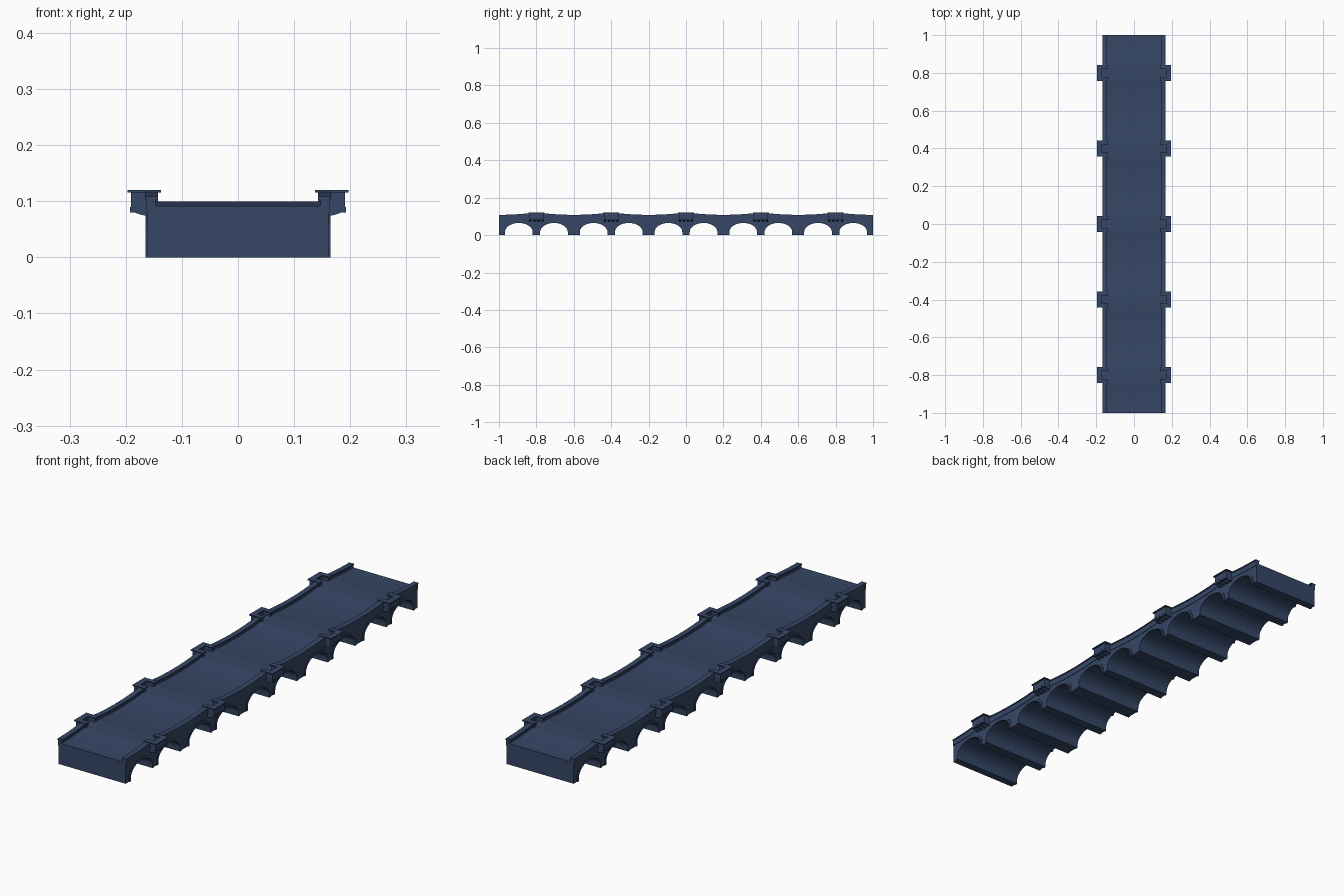
import bpy, bmesh, math

if "Cube" in bpy.data.objects:
    bpy.data.objects.remove(bpy.data.objects["Cube"])

navy = bpy.data.materials.new("navy_stone")
navy.diffuse_color = (0.036, 0.062, 0.132, 1)
navy.use_nodes = True
navy.node_tree.nodes["Principled BSDF"].inputs["Base Color"].default_value = navy.diffuse_color

BAYS = [-0.8, -0.4, 0.0, 0.4, 0.8]          # refuge (bastion) positions
ARCHES = [b + s * 0.094 for b in BAYS for s in (-1, 1)]
HALF, SPRING, RISE = 0.074, 0.016, 0.049    # arch half width, leg height, rise


def deck_z(y):
    """Road surface: crests at each refuge, sags between them."""
    d = min(abs(y - b) for b in BAYS)
    m = min(1.0, max(0.0, (0.2 - d) / 0.16))
    return 0.0915 + 0.0085 * m * m


def finish(bm, name, smooth=True):
    bmesh.ops.remove_doubles(bm, verts=bm.verts, dist=1e-6)
    bmesh.ops.recalc_face_normals(bm, faces=bm.faces)
    me = bpy.data.meshes.new(name)
    bm.to_mesh(me)
    bm.free()
    me.materials.append(navy)
    ob = bpy.data.objects.new(name, me)
    bpy.context.collection.objects.link(ob)
    if smooth:
        bpy.ops.object.select_all(action='DESELECT')
        ob.select_set(True)
        bpy.context.view_layer.objects.active = ob
        bpy.ops.object.shade_smooth_by_angle(angle=math.radians(25))
    return ob


def strip(bm, stations, x0, x1):
    """Solid between x0 and x1 from (y, low z, high z) stations."""
    rows = [[bm.verts.new(c) for c in ((x0, y, a), (x1, y, a), (x1, y, b), (x0, y, b))]
            for y, a, b in stations]
    for p, q in zip(rows, rows[1:]):
        bm.faces.new((p[0], p[1], q[1], q[0]))
        if abs(p[0].co.y - q[0].co.y) > 1e-6:
            for i in (1, 2, 3):
                j = (i + 1) % 4
                bm.faces.new((p[i], p[j], q[j], q[i]))
    bm.faces.new(rows[0])
    bm.faces.new(rows[-1])


def box(bm, x0, x1, y0, y1, z0, z1):
    x0, x1 = sorted((x0, x1))
    strip(bm, [(y0, z0, z1), (y1, z0, z1)], x0, x1)


def arc(c, grow=0.0, n=24):
    return [(c - (HALF + grow) * math.cos(math.pi * i / n),
             SPRING + (RISE + grow) * math.sin(math.pi * i / n)) for i in range(n + 1)]


# arched body with the road on top
st = [(-1.0, 0.0, deck_z(-1))]
for c in ARCHES:
    pts = arc(c)
    y0, y1 = pts[0][0], pts[-1][0]
    st.append((y0, 0.0, deck_z(y0)))
    st += [(y, z, deck_z(y)) for y, z in pts]
    st.append((y1, 0.0, deck_z(y1)))
    if c < 0.85:
        nxt = ARCHES[ARCHES.index(c) + 1] - HALF
        st += [(y1 + (nxt - y1) * k / 6, 0.0, deck_z(y1 + (nxt - y1) * k / 6)) for k in range(1, 6)]
st.append((1.0, 0.0, deck_z(1)))
bm = bmesh.new()
strip(bm, st, -0.1615, 0.1615)
finish(bm, "arched_body")

# raised rings around the arch mouths
bm = bmesh.new()
for s in (-1, 1):
    for c in ARCHES:
        inner, outer = arc(c), arc(c, 0.010)
        inner = [(inner[0][0], 0.0)] + inner + [(inner[-1][0], 0.0)]
        outer = [(outer[0][0], 0.0)] + outer + [(outer[-1][0], 0.0)]
        rows = [[bm.verts.new((s * x, p[0], p[1])) for x, p in
                 ((0.155, a), (0.1645, a), (0.1645, b), (0.155, b))] for a, b in zip(inner, outer)]
        for p, q in zip(rows, rows[1:]):
            for i in range(4):
                j = (i + 1) % 4
                bm.faces.new((p[i], p[j], q[j], q[i]))
        bm.faces.new(rows[0])
        bm.faces.new(rows[-1])
finish(bm, "arch_rings")

# parapet walls and copings following the road between refuges
ends = [-1.0] + [b + s * 0.036 for b in BAYS for s in (-1, 1)] + [1.0]
wall, cap = bmesh.new(), bmesh.new()
for s in (-1, 1):
    for a, b in zip(ends[::2], ends[1::2]):
        ys = [a + (b - a) * k / 24 for k in range(25)]
        for m, xi, xo, lo, hi in ((wall, 0.147, 0.1635, -0.012, 0.012),
                                  (cap, 0.143, 0.166, 0.012, 0.017)):
            x0, x1 = sorted((s * xi, s * xo))
            strip(m, [(y, deck_z(y) + lo, deck_z(y) + hi) for y in ys], x0, x1)
finish(wall, "parapet_walls")
finish(cap, "parapet_copings")

# refuges: U-shaped walls round a small floor, with copings and corbels
walls, floors, caps, corbels = (bmesh.new() for _ in range(4))
for s in (-1, 1):
    for b in BAYS:
        box(floors, s * 0.150, s * 0.188, b - 0.036, b + 0.036, 0.086, 0.100)
        box(walls, s * 0.178, s * 0.191, b - 0.038, b + 0.038, 0.084, 0.1155)
        box(caps, s * 0.172, s * 0.197, b - 0.0425, b + 0.0425, 0.1155, 0.120)
        for t in (-1, 1):
            y0, y1 = sorted((b + t * 0.025, b + t * 0.038))
            box(walls, s * 0.143, s * 0.178, y0, y1, 0.084, 0.1155)
            y0, y1 = sorted((b + t * 0.0205, b + t * 0.0425))
            box(caps, s * 0.137, s * 0.172, y0, y1, 0.1155, 0.120)
        # curved corbel brackets
        prof = [(0.158, 0.090), (0.158, 0.073), (0.166, 0.0745), (0.175, 0.0765),
                (0.184, 0.080), (0.1925, 0.080), (0.1925, 0.090)]
        for k in range(4):
            yc = b - 0.033 + 0.022 * k
            f = corbels.faces.new([corbels.verts.new((s * x, yc - 0.0055, z)) for x, z in prof])
            r = bmesh.ops.extrude_face_region(corbels, geom=[f], use_keep_orig=True)
            bmesh.ops.translate(corbels, vec=(0, 0.011, 0),
                                verts=[v for v in r["geom"] if isinstance(v, bmesh.types.BMVert)])
finish(floors, "refuge_floors", False)
finish(walls, "refuge_walls", False)
finish(caps, "refuge_copings", False)
finish(corbels, "refuge_corbels", False)
